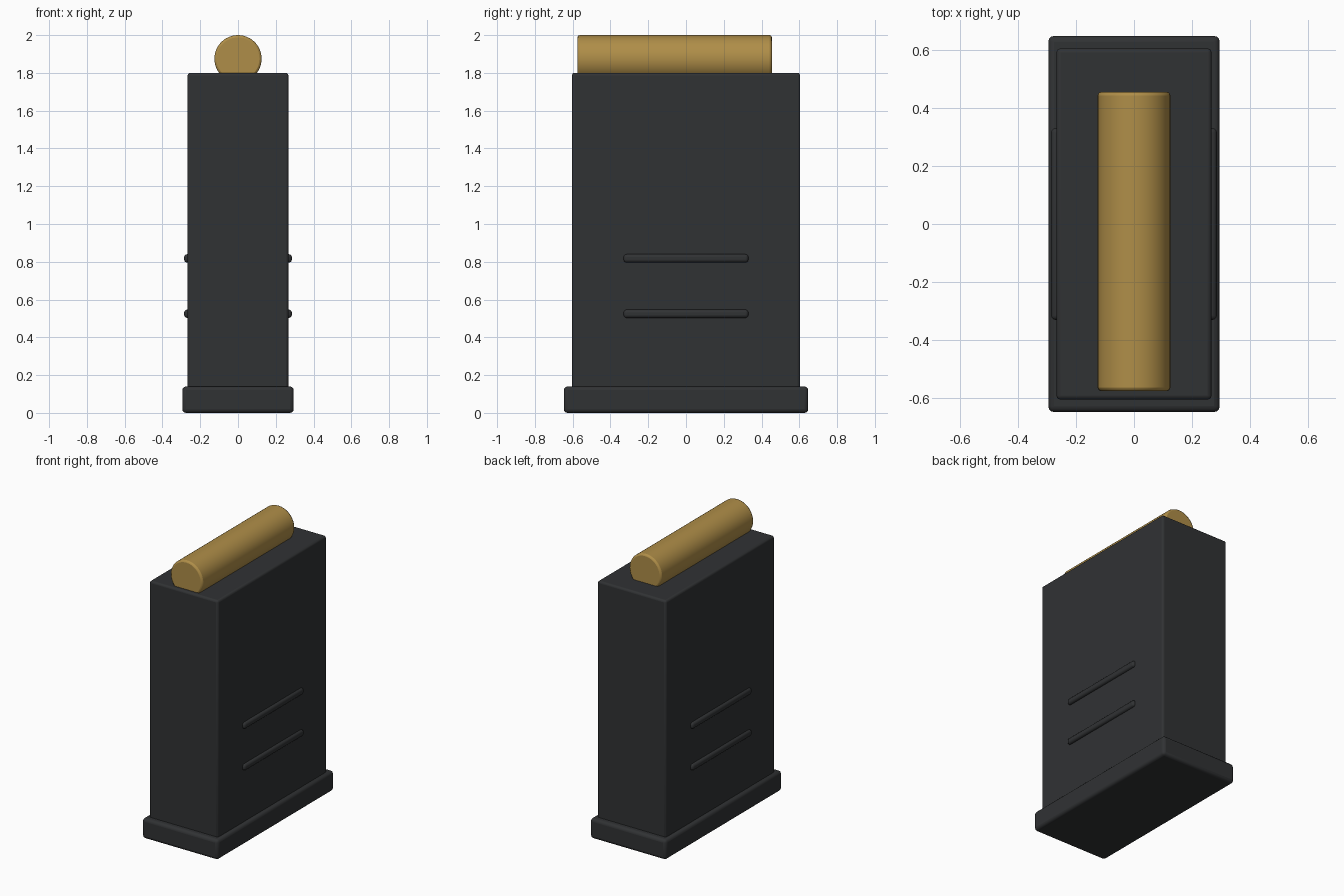
import bpy, math

if "Cube" in bpy.data.objects:
    bpy.data.objects.remove(bpy.data.objects["Cube"])


def material(name, rgb):
    m = bpy.data.materials.new(name)
    m.diffuse_color = (*rgb, 1)
    m.use_nodes = True
    m.node_tree.nodes["Principled BSDF"].inputs["Base Color"].default_value = m.diffuse_color
    return m


dark = material("dark_polymer", (0.03, 0.032, 0.034))
brass = material("brass", (0.43, 0.27, 0.065))


def finish(obj, name, mat, bevel, segments):
    obj.name = name
    obj.data.materials.append(mat)
    bpy.ops.object.transform_apply(location=False, rotation=True, scale=True)
    mod = obj.modifiers.new("Bevel", 'BEVEL')
    mod.width = bevel
    mod.segments = segments
    mod.limit_method = 'ANGLE'
    mod.angle_limit = math.radians(40)
    bpy.ops.object.shade_smooth_by_angle(angle=math.radians(35))
    return obj


def box(name, lo, hi, bevel, segments=3):
    bpy.ops.mesh.primitive_cube_add(
        size=1, location=[(a + b) / 2 for a, b in zip(lo, hi)])
    obj = bpy.context.object
    obj.scale = [b - a for a, b in zip(lo, hi)]
    return finish(obj, name, dark, bevel, segments)


# Magazine body and wider floor plate
box("magazine_body", (-0.267, -0.604, 0.12), (0.267, 0.604, 1.8), 0.014)
box("floor_plate", (-0.295, -0.647, 0), (0.295, 0.647, 0.14), 0.02)

# Grip ribs, two on each side
for side, sx in (("left", -1), ("right", 1)):
    for level, z in (("lower", 0.525), ("upper", 0.818)):
        x = sx * 0.263
        box(f"{level}_rib_{side}", (x - 0.022, -0.33, z - 0.022),
            (x + 0.022, 0.33, z + 0.022), 0.015)

# Top round, half sunk into the open end of the body
bpy.ops.mesh.primitive_cylinder_add(
    vertices=48, radius=0.125, depth=1.03, location=(0, -0.06, 1.875),
    rotation=(math.radians(90), 0, 0))
finish(bpy.context.object, "top_round", brass, 0.012, 2)
